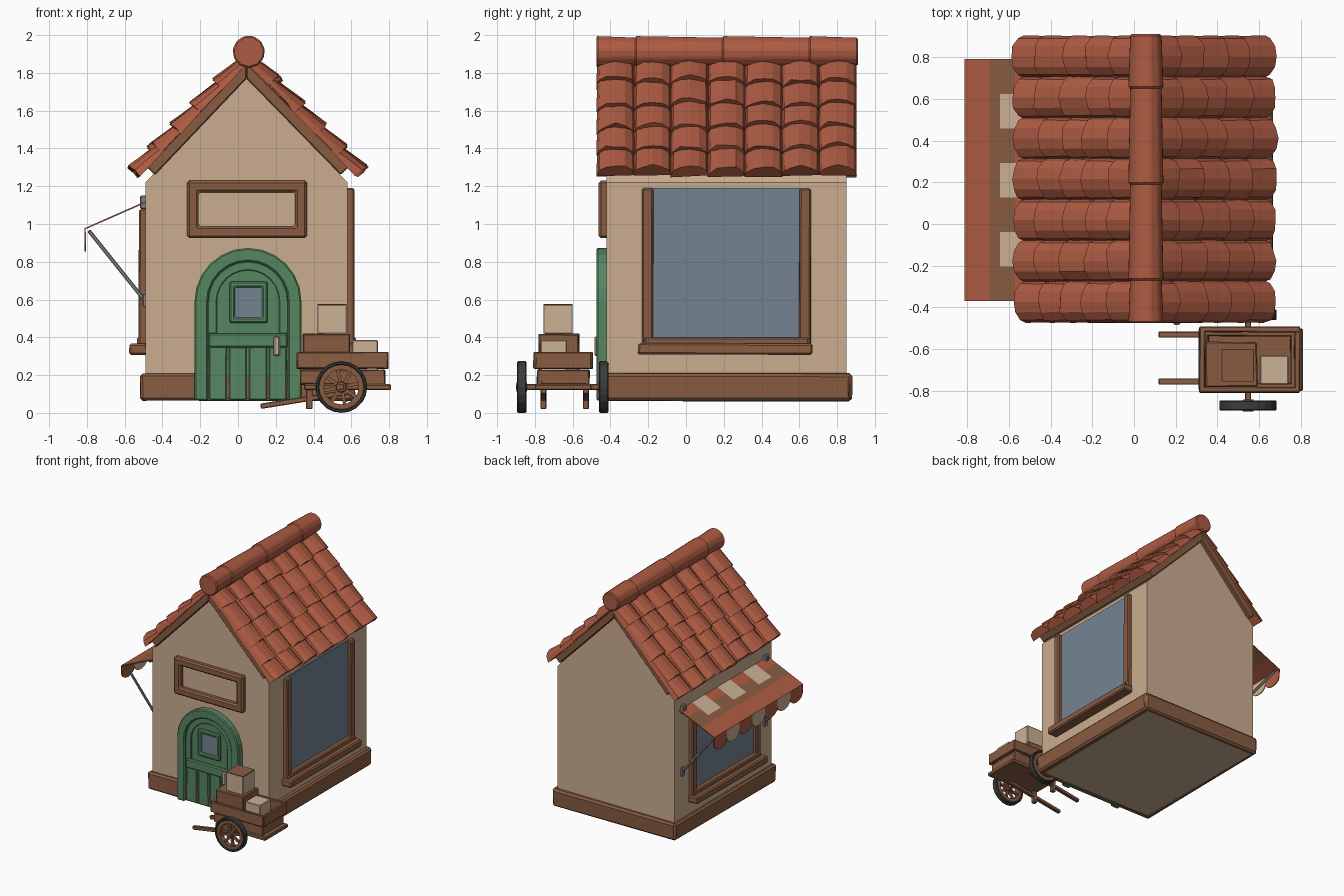
import bpy, bmesh, math, random
from mathutils import Vector

random.seed(4)
cube = bpy.data.objects.get("Cube")
if cube:
    bpy.data.objects.remove(cube, do_unlink=True)


def material(name, r, g, b):
    m = bpy.data.materials.new(name)
    m.use_nodes = True
    m.diffuse_color = (r, g, b, 1)
    m.node_tree.nodes["Principled BSDF"].inputs["Base Color"].default_value = (r, g, b, 1)
    return m


PLASTER = material("plaster", 0.60, 0.42, 0.28)
CLAY = material("clay_red", 0.42, 0.105, 0.055)
WOOD = material("brown_wood", 0.25, 0.108, 0.055)
GREEN = material("door_green", 0.095, 0.24, 0.12)
GLASS = material("window_glass", 0.175, 0.23, 0.285)
RUBBER = material("dark_tyre", 0.045, 0.045, 0.042)
METAL = material("grey_metal", 0.22, 0.22, 0.23)
CREAM = material("cream_card", 0.60, 0.44, 0.30)
CX = 0.045  # centre line of the house


def finish(name, bm, mats, bevel=0.0):
    bmesh.ops.recalc_face_normals(bm, faces=bm.faces)
    mesh = bpy.data.meshes.new(name)
    bm.to_mesh(mesh)
    bm.free()
    for m in mats:
        mesh.materials.append(m)
    ob = bpy.data.objects.new(name, mesh)
    bpy.context.scene.collection.objects.link(ob)
    if bevel:
        mod = ob.modifiers.new("worn_edges", 'BEVEL')
        mod.width = bevel
        mod.segments = 1
    return ob


def box(name, a, b, mat, bevel=0.008, jitter=0.0):
    bm = bmesh.new()
    bmesh.ops.create_cube(bm, size=1)
    for v in bm.verts:
        for i in range(3):
            v.co[i] = (a[i] + b[i]) / 2 + v.co[i] * abs(b[i] - a[i]) + random.uniform(-jitter, jitter)
    return finish(name, bm, [mat], bevel)


def beam(name, p, q, w, h, mat, bevel=0.004):
    p, q = Vector(p), Vector(q)
    ob = box(name, (-(q - p).length / 2, -w / 2, -h / 2), ((q - p).length / 2, w / 2, h / 2), mat, bevel)
    ob.rotation_mode = 'QUATERNION'
    ob.rotation_quaternion = (q - p).to_track_quat('X', 'Z')
    ob.location = (p + q) / 2
    return ob


def prism(name, pts, y0, y1, mat, bevel=0.0):
    """Solid with an x-z outline, running from y0 to y1."""
    bm = bmesh.new()
    face = bm.faces.new([bm.verts.new((x, y0, z)) for x, z in pts])
    out = bmesh.ops.extrude_face_region(bm, geom=[face])
    bmesh.ops.translate(bm, vec=(0, y1 - y0, 0), verts=[v for v in out["geom"] if isinstance(v, bmesh.types.BMVert)])
    return finish(name, bm, [mat], bevel)


def ring(name, outer, inner, y0, y1, mat, bevel=0.0, closed=True):
    """Solid band between two matching x-z outlines."""
    bm = bmesh.new()
    rows = [[bm.verts.new((x, y, z)) for x, z in pts] for pts, y in ((outer, y0), (outer, y1), (inner, y1), (inner, y0))]
    n = len(outer)
    for i in range(n if closed else n - 1):
        j = (i + 1) % n
        for k in range(4):
            r, s = rows[k], rows[(k + 1) % 4]
            bm.faces.new((r[i], r[j], s[j], s[i]))
    if not closed:
        for i in (0, n - 1):
            bm.faces.new([r[i] for r in rows])
    return finish(name, bm, [mat], bevel)


def rect(x0, x1, z0, z1, inset=0.0):
    return [(x0 + inset, z0 + inset), (x1 - inset, z0 + inset), (x1 - inset, z1 - inset), (x0 + inset, z1 - inset)]


def arch(half, cx=0.053, z0=0.065, spring=0.59, n=12):
    arc = [(cx + half * math.cos(math.pi * i / n), spring + half * math.sin(math.pi * i / n)) for i in range(n + 1)]
    return [(cx + half, z0)] + arc + [(cx - half, z0)]


def circle(cx, cz, r, n=20):
    return [(cx + r * math.cos(math.tau * i / n), cz + r * math.sin(math.tau * i / n)) for i in range(n)]


# House walls and skirting
prism("walls", [(-0.49, 0.07), (0.58, 0.07), (0.58, 1.22), (CX, 1.785), (-0.49, 1.22)], -0.42, 0.85, PLASTER)
for tag, a, b in (("front", (-0.515, -0.445), (0.61, -0.40)), ("back", (-0.515, 0.83), (0.61, 0.88)),
                  ("right", (-0.515, -0.44), (-0.47, 0.875)), ("left", (0.56, -0.44), (0.615, 0.875))):
    box("skirting_" + tag, (*a, 0.065), (*b, 0.21), WOOD, 0.014, 0.005)

# Roof boards and barrel tiles
DX, DZ = 0.695, 0.719  # direction down the slope


def slope(side, s, h):
    return CX + 0.007 + side * (DX * s + DZ * h), 1.855 - DZ * s + DX * h


for side, tag in ((1, "left"), (-1, "right")):
    lo, hi = slope(side, 0.77, -0.06), slope(side, 0.77, 0)
    prism("roof_boards_" + tag, [(CX, 1.77), lo, hi, (CX, 1.855)], -0.45, 0.88, WOOD, 0.006)

bm = bmesh.new()
ROWS, ARC, PITCH = 5, 6, 0.196
for side in (1, -1):
    for col in range(7):
        yc = -0.373 + PITCH * col
        for row in range(ROWS):
            top = 0.02 + 0.163 * row - 0.03
            low = top + 0.195 + (random.uniform(-0.02, 0.02) if row < ROWS - 1 else random.uniform(-0.01, 0.005))
            ends = []
            for s, half, height in ((top, 0.098, 0.045), (low, 0.101, 0.078)):
                loop = []
                for j in range(ARC + 1):
                    t = math.pi * j / ARC
                    h = height * math.sin(t) + random.uniform(-0.006, 0.006) - 0.004
                    x, z = slope(side, s + random.uniform(-0.006, 0.006), h)
                    loop.append(bm.verts.new((x, yc + half * math.cos(t), z)))
                ends.append(loop)
            for j in range(ARC + 1):
                k = (j + 1) % (ARC + 1)
                bm.faces.new((ends[0][j], ends[0][k], ends[1][k], ends[1][j]))
            for loop in ends:
                bm.faces.new(loop)
finish("roof_tiles", bm, [CLAY])

# Ridge tiles, each one overlapping the next
cuts = [-0.465, -0.26, 0.2, 0.66, 0.9]
for i in range(4):
    bm = bmesh.new()
    bmesh.ops.create_cone(bm, cap_ends=True, segments=11, radius1=0.086, radius2=0.077, depth=cuts[i + 1] - cuts[i] + 0.02)
    ob = finish("ridge_tile_%d" % (i + 1), bm, [CLAY], 0.008)
    ob.rotation_euler = (-math.pi / 2, 0, 0)
    ob.location = (0.057, (cuts[i] + cuts[i + 1]) / 2, 1.912)

# Side windows
for side, tag, top in ((1, "left", 1.19), (-1, "right", 1.08)):
    def X(d):
        return CX + side * (0.535 + d)
    box("window_glass_" + tag, (X(-0.02), -0.18, 0.36), (X(0.008), 0.61, top), GLASS, 0)
    box("window_jamb_front_" + tag, (X(-0.01), -0.23, 0.36), (X(0.036), -0.172, top), WOOD, 0.008, 0.003)
    box("window_jamb_back_" + tag, (X(-0.01), 0.60, 0.36), (X(0.036), 0.662, top), WOOD, 0.008, 0.003)
    box("window_rail_" + tag, (X(-0.01), -0.22, 0.36), (X(0.045), 0.65, 0.40), WOOD, 0.008)
    box("window_sill_" + tag, (X(-0.01), -0.255, 0.308), (X(0.085), 0.67, 0.368), WOOD, 0.01, 0.003)

# Sign board frame over the door
ring("sign_frame", rect(-0.27, 0.365, 0.925, 1.23), rect(-0.27, 0.365, 0.925, 1.23, 0.062), -0.462, -0.41, WOOD, 0.012)

# Door
ring("door_arch", arch(0.283), arch(0.212), -0.474, -0.41, GREEN, 0.008, closed=False)
prism("door_leaf", arch(0.215), -0.444, -0.41, GREEN)
ring("door_trim", arch(0.212, z0=0.42), arch(0.165, z0=0.42), -0.456, -0.43, GREEN, 0.004, closed=False)
for i in range(4):
    x = -0.155 + 0.106 * i
    box("door_plank_%d" % (i + 1), (x, -0.453, 0.068), (x + 0.095, -0.43, 0.35), GREEN, 0.006, 0.002)
box("door_crossbar", (-0.157, -0.463, 0.345), (0.262, -0.43, 0.42), GREEN, 0.008)
ring("door_window_frame", rect(-0.045, 0.157, 0.475, 0.695), rect(-0.045, 0.157, 0.475, 0.695, 0.03), -0.466, -0.43, GREEN, 0.008)
box("door_window_glass", (-0.02, -0.449, 0.5), (0.13, -0.43, 0.67), GLASS, 0)
box("door_handle", (0.188, -0.485, 0.3), (0.222, -0.45, 0.405), CREAM, 0.008)

# Awning: striped cloth with a scalloped valance
bm = bmesh.new()
bands = [-0.49, -0.57, -0.64, -0.69, -0.81]
Y0, STEP = -0.37, 1.16 / 7


def cloth(x, y):
    return bm.verts.new((x, y, 0.975 + (x + 0.81) * 0.44))


for i in range(7):
    ya, yb = Y0 + STEP * i, Y0 + STEP * (i + 1)
    pale = i % 2
    for k in range(4):
        xa, xb = bands[k], bands[k + 1]
        f = bm.faces.new((cloth(xa, ya), cloth(xa, yb), cloth(xb, yb), cloth(xb, ya)))
        f.material_index = (pale, 1 if pale else 2, 2, 0)[k]
    scallop = [bm.verts.new((-0.81, ya, 0.975)), bm.verts.new((-0.81, yb, 0.975))]
    for j in range(7):
        t = math.pi * j / 6
        scallop.append(bm.verts.new((-0.808, (ya + yb) / 2 + STEP / 2 * math.cos(t), 0.91 - 0.055 * math.sin(t))))
    bm.faces.new(scallop).material_index = pale
bmesh.ops.remove_doubles(bm, verts=bm.verts, dist=0.0005)
awning = finish("awning", bm, [CLAY, CREAM, WOOD])
solid = awning.modifiers.new("cloth_thickness", 'SOLIDIFY')
solid.thickness = 0.008
solid.offset = 0
for y, tag in ((-0.33, "front"), (0.75, "back")):
    beam("awning_strut_" + tag, (-0.79, y, 0.965), (-0.49, y, 0.59), 0.016, 0.02, METAL)
    box("awning_bracket_" + tag, (-0.52, y - 0.02, 1.08), (-0.48, y + 0.02, 1.15), METAL, 0.006)
    box("strut_plate_" + tag, (-0.505, y - 0.02, 0.56), (-0.485, y + 0.02, 0.63), METAL, 0.004)

# Cart tray: two flared rows of planks round a floor
box("cart_floor", (0.35, -0.80, 0.12), (0.81, -0.50, 0.152), WOOD, 0.006)
for n, (out, z0, z1) in enumerate(((0.0, 0.15, 0.228), (0.018, 0.234, 0.322))):
    xa, xb, ya, yb = 0.33 - out, 0.778 + out, -0.79 - out, -0.51 + out
    for tag, a, b in (("front", (xa, ya), (xb, ya + 0.028)), ("back", (xa, yb - 0.028), (xb, yb)),
                      ("right", (xa, ya + 0.01), (xa + 0.028, yb - 0.01)), ("left", (xb - 0.028, ya + 0.01), (xb, yb - 0.01))):
        box("cart_plank_%s_%d" % (tag, n + 1), (*a, z0), (*b, z1), WOOD, 0.005, 0.003)
for y, tag in ((-0.755, "front"), (-0.53, "back")):
    beam("cart_handle_" + tag, (0.12, y, 0.035), (0.62, y, 0.115), 0.03, 0.028, WOOD)
    box("cart_leg_" + tag, (0.36, y - 0.016, 0.02), (0.395, y + 0.016, 0.13), WOOD, 0.004)

# Cart wheels
WX, WZ = 0.547, 0.137
beam("cart_axle", (WX, -0.9, WZ), (WX, -0.41, WZ), 0.03, 0.03, WOOD)
for y, tag in ((-0.87, "front"), (-0.435, "back")):
    ring("tyre_" + tag, circle(WX, WZ, 0.137), circle(WX, WZ, 0.118), y - 0.025, y + 0.025, RUBBER, 0.005)
    ring("wheel_rim_" + tag, circle(WX, WZ, 0.122), circle(WX, WZ, 0.092), y - 0.02, y + 0.02, WOOD)
    prism("wheel_hub_" + tag, circle(WX, WZ, 0.03, 10), y - 0.028, y + 0.028, WOOD, 0.005)
    for i in range(4):
        a = math.pi * i / 4 + 0.2
        dx, dz = 0.1 * math.cos(a), 0.1 * math.sin(a)
        beam("wheel_spokes_%s_%d" % (tag, i + 1), (WX - dx, y, WZ - dz), (WX + dx, y, WZ + dz), 0.018, 0.018, WOOD, 0)

# Cargo
box("crate", (0.345, -0.78, 0.152), (0.59, -0.565, 0.42), WOOD, 0.006, 0.004)
box("tall_carton", (0.42, -0.755, 0.42), (0.575, -0.60, 0.572), CREAM, 0.003)
box("tall_carton_lid", (0.421, -0.754, 0.57), (0.574, -0.601, 0.576), WOOD, 0)
box("small_carton", (0.605, -0.77, 0.152), (0.74, -0.63, 0.385), CREAM, 0.005)
